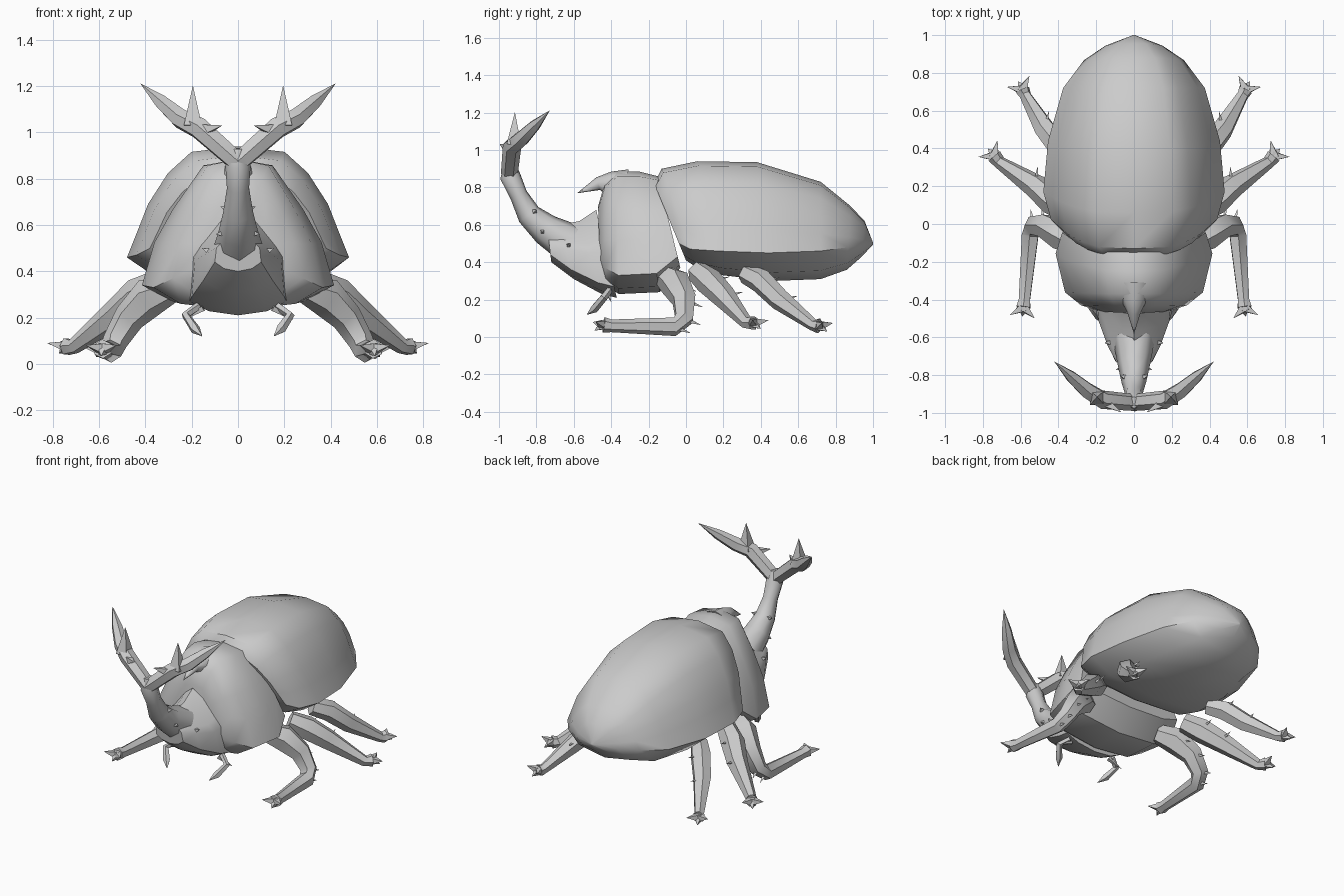
import bpy, bmesh, math
from mathutils import Vector

if "Cube" in bpy.data.objects:
    bpy.data.objects.remove(bpy.data.objects["Cube"])

grey = bpy.data.materials.new("shell grey")
grey.diffuse_color = (0.6, 0.6, 0.6, 1)
grey.use_nodes = True
grey.node_tree.nodes["Principled BSDF"].inputs["Base Color"].default_value = grey.diffuse_color


def finish(name, bm, angle=45):
    bmesh.ops.remove_doubles(bm, verts=bm.verts, dist=0.0005)
    bmesh.ops.recalc_face_normals(bm, faces=bm.faces)
    me = bpy.data.meshes.new(name)
    bm.to_mesh(me)
    bm.free()
    me.materials.append(grey)
    ob = bpy.data.objects.new(name, me)
    bpy.context.collection.objects.link(ob)
    bpy.ops.object.select_all(action='DESELECT')
    bpy.context.view_layer.objects.active = ob
    ob.select_set(True)
    bpy.ops.object.shade_smooth_by_angle(angle=math.radians(angle))
    return ob


def bridge(bm, rings):
    loops = [[bm.verts.new(p) for p in r] for r in rings]
    n = len(loops[0])
    for a, b in zip(loops, loops[1:]):
        for i in range(n):
            j = (i + 1) % n
            bm.faces.new((a[i], a[j], b[j], b[i]))
    bm.faces.new(loops[0])
    bm.faces.new(loops[-1])


def body(name, upper, belly, stations):
    """Loft leaning sections: y top, y bottom, z top, z bottom, half width, z of widest line."""
    bm, rings = bmesh.new(), []
    for yt, yb, zt, zb, w, zw in stations:
        half = [(0, zt)] + [(x * w, zw + t * (zt - zw)) for x, t in upper]
        half += [(w, zw), (belly * w, zw - .7 * (zw - zb)), (0, zb)]
        ring = half + [(-x, z) for x, z in reversed(half[1:-1])]
        rings.append([(x, yb + (yt - yb) * (z - zb) / (zt - zb), z) for x, z in ring])
    bridge(bm, rings)
    return finish(name, bm)


def tube(bm, path, sides=6):
    """Round limb through (x, y, z, radius) points."""
    pts = [Vector(p[:3]) for p in path]
    rings, old, u = [], None, None
    for i, p in enumerate(pts):
        t = (pts[min(i + 1, len(pts) - 1)] - pts[max(i - 1, 0)]).normalized()
        u = t.orthogonal().normalized() if old is None else old.rotation_difference(t) @ u
        old, v, r = t, t.cross(u), max(path[i][3], 0.001)
        rings.append([p + r * (math.cos(a) * u + math.sin(a) * v)
                      for a in (2 * math.pi * k / sides for k in range(sides))])
    bridge(bm, rings)


def spike(bm, base, tip, r, sides=4):
    tube(bm, [(*base, r), (*tip, 0)], sides)


def leg(name, path, spine_ids, spine_dir):
    """Tapered limb with a three-pronged claw and thin spines on chosen joints, on both sides."""
    for s, side in ((1, "right"), (-1, "left")):
        bm = bmesh.new()
        pts = [(s * x, y, z, r) for x, y, z, r in path]
        tube(bm, pts)
        end = Vector(pts[-1][:3])
        ahead = end - Vector(pts[-2][:3])
        ahead.z = 0
        ahead.normalize()
        across = Vector((-ahead.y, ahead.x, 0))
        for k in (-1, 0, 1):
            spike(bm, end, end + .05 * ahead + .065 * k * across + Vector((0, 0, .015 if k else -.03)), .034)
        for i in spine_ids:
            joint = Vector(pts[i][:3])
            out = Vector((s * spine_dir[0], *spine_dir[1:])).normalized()
            spike(bm, joint, joint + out * (pts[i][3] + .04), .02, 3)
        finish(f"{side}_{name}", bm)


# abdomen with wing cases
body("abdomen", [(.42, .95), (.63, .76), (.81, .48), (.9, .25)], .72,
     [(-.17, .0, .82, .41, .38, .50), (-.13, .06, .90, .37, .44, .47),
      (.06, .20, .94, .33, .48, .46), (.38, .46, .935, .30, .455, .45),
      (.72, .72, .83, .31, .375, .46), (.88, .86, .70, .36, .265, .48),
      (.955, .94, .62, .43, .15, .49), (1, 1, .505, .495, .005, .50)])

# thorax shield
body("thorax", [(.36, .95), (.68, .6), (.87, .34)], .68,
     [(-.15, -.03, .86, .37, .38, .43), (-.25, -.14, .885, .24, .415, .34),
      (-.37, -.36, .885, .23, .365, .33), (-.435, -.43, .82, .28, .28, .37),
      (-.47, -.46, .70, .36, .18, .42)])

# head with raised collar
body("head", [(.3, .88), (.75, .62), (.93, .48)], .6,
     [(-.48, -.37, .68, .21, .21, .27), (-.57, -.45, .62, .23, .20, .29),
      (-.68, -.60, .60, .31, .15, .36), (-.74, -.72, .57, .40, .10, .44)])

# small hooked thorn on the thorax
bm = bmesh.new()
tube(bm, [(0, -.33, .80, .10), (0, -.41, .82, .065), (0, -.47, .82, .035), (0, -.58, .77, 0)], 8)
finish("thorax_thorn", bm)

# long forked horn with barbs
bm = bmesh.new()
tube(bm, [(0, -.62, .50, .11), (0, -.75, .575, .085), (0, -.84, .655, .065), (0, -.895, .76, .048),
          (0, -.94, .86, .055), (0, -.945, .93, .03)], 8)
for s in (1, -1):
    tube(bm, [(0, -.945, .87, .045), (s * .17, -.93, 1.02, .05), (s * .25, -.88, 1.06, .045),
              (s * .33, -.81, 1.13, .033), (s * .42, -.73, 1.21, 0)])
    spike(bm, (s * .195, -.92, 1.03), (s * .195, -.915, 1.2), .055)
    spike(bm, (s * .15, -.945, 1.01), (s * .07, -.995, 1.03), .035)
    spike(bm, (s * .02, -.82, .66), (s * .075, -.80, .68), .035)
    spike(bm, (s * .03, -.76, .57), (s * .095, -.77, .56), .04)
    spike(bm, (s * .07, -.62, .46), (s * .155, -.63, .50), .05)
finish("forked_horn", bm)

# three pairs of legs
leg("front_leg", [(.28, -.12, .33, .06), (.38, -.06, .29, .085), (.47, -.01, .20, .068), (.53, -.01, .10, .055),
                  (.55, -.06, .055, .05), (.58, -.40, .06, .034), (.585, -.44, .065, .042)],
    (1, 2, 3, 4), (.2, 1, -.4))
leg("middle_leg", [(.34, .06, .35, .06), (.43, .12, .30, .075), (.52, .20, .22, .065),
                   (.71, .325, .075, .034), (.74, .36, .075, .04)], (1, 2), (-.1, 1, .2))
leg("rear_leg", [(.32, .32, .34, .055), (.39, .40, .30, .065), (.47, .50, .20, .058),
                 (.575, .68, .065, .032), (.59, .71, .06, .04)], (1, 2), (-.2, 1, .2))

# mouth feelers
for s, side in ((1, "right"), (-1, "left")):
    bm = bmesh.new()
    tube(bm, [(s * .17, -.41, .25, .018), (s * .225, -.44, .21, .02), (s * .185, -.49, .15, .022),
              (s * .155, -.53, .12, 0)], 5)
    spike(bm, (s * .15, -.42, .24), (s * .235, -.40, .19), .016)
    finish(f"{side}_feeler", bm)
